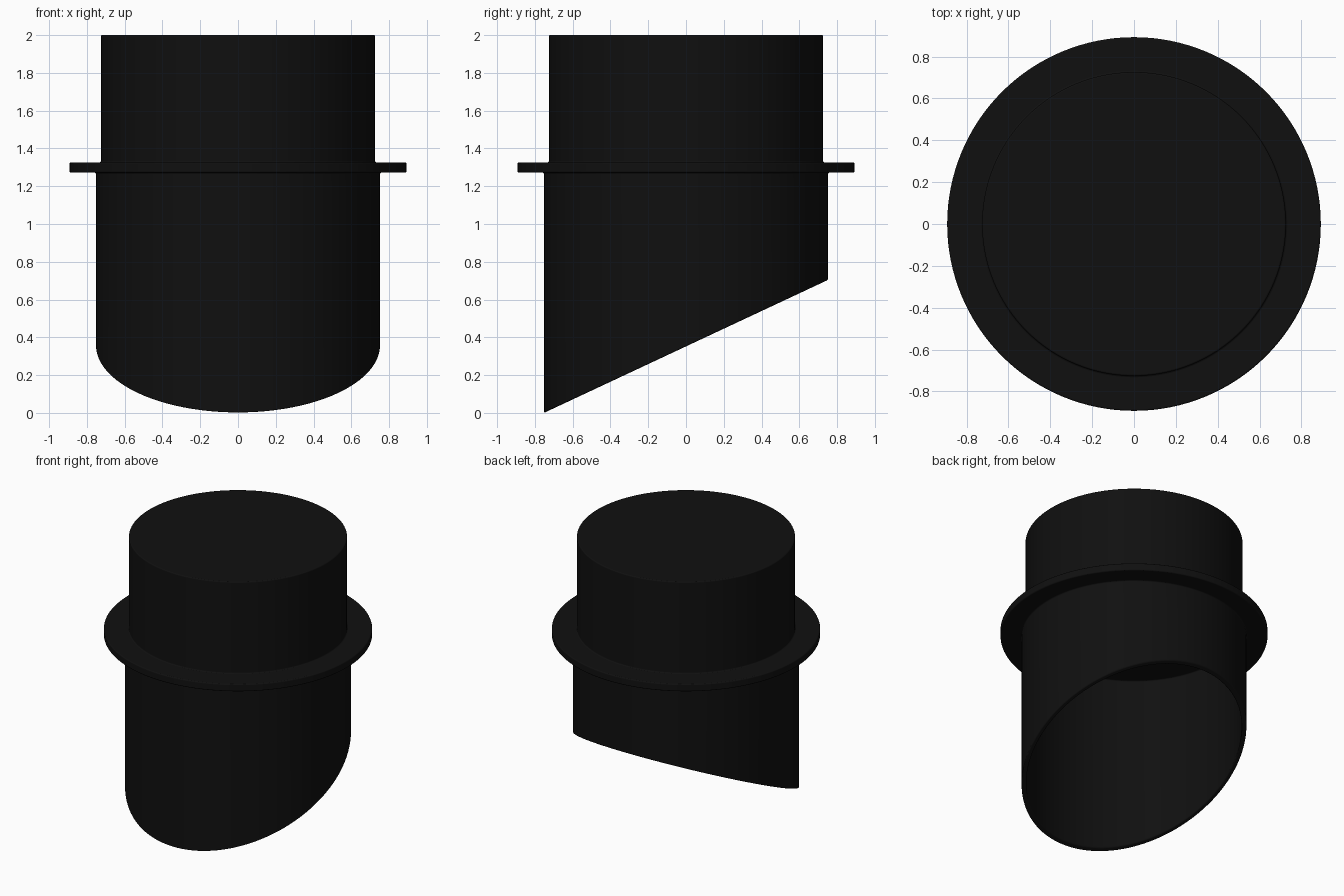
import bpy, bmesh, math

if "Cube" in bpy.data.objects:
    bpy.data.objects.remove(bpy.data.objects["Cube"])

SEG = 128
R_OUT, R_IN = 0.752, 0.72
SLOPE = 0.352 / R_OUT

# Profile from inner ceiling, down around the slanted rim, up to the top cap: (radius, z, slanted)
profile = [
    (R_IN, 1.345, False),
    (R_IN, 0.352, True),
    (R_OUT, 0.352, True),
    (R_OUT, 1.272, False),
    (0.893, 1.272, False),
    (0.893, 1.326, False),
    (0.726, 1.326, False),
    (0.726, 2.0, False),
]

bm = bmesh.new()
rings = []
for r, z, slanted in profile:
    ring = []
    for i in range(SEG):
        a = 2 * math.pi * i / SEG
        x, y = r * math.cos(a), r * math.sin(a)
        ring.append(bm.verts.new((x, y, z + (SLOPE * y if slanted else 0))))
    rings.append(ring)
for lo, hi in zip(rings, rings[1:]):
    for i in range(SEG):
        j = (i + 1) % SEG
        bm.faces.new((lo[i], lo[j], hi[j], hi[i]))
# Inner ceiling and top cap
bm.faces.new(rings[0][::-1])
bm.faces.new(rings[-1])
bmesh.ops.recalc_face_normals(bm, faces=bm.faces)

mesh = bpy.data.meshes.new("angled_tube_cap")
bm.to_mesh(mesh)
bm.free()
tube = bpy.data.objects.new("angled_tube_cap", mesh)
bpy.context.collection.objects.link(tube)

# Black plastic
mat = bpy.data.materials.new("black_plastic")
mat.diffuse_color = (0.005, 0.005, 0.005, 1)
mat.use_nodes = True
mat.node_tree.nodes["Principled BSDF"].inputs["Base Color"].default_value = mat.diffuse_color
mesh.materials.append(mat)

bpy.context.view_layer.objects.active = tube
tube.select_set(True)
bpy.ops.object.shade_smooth_by_angle(angle=math.radians(35))

# Softened edges
bev = tube.modifiers.new("soft_edges", 'BEVEL')
bev.width = 0.007
bev.segments = 3
bev.limit_method = 'ANGLE'
bev.angle_limit = math.radians(35)
